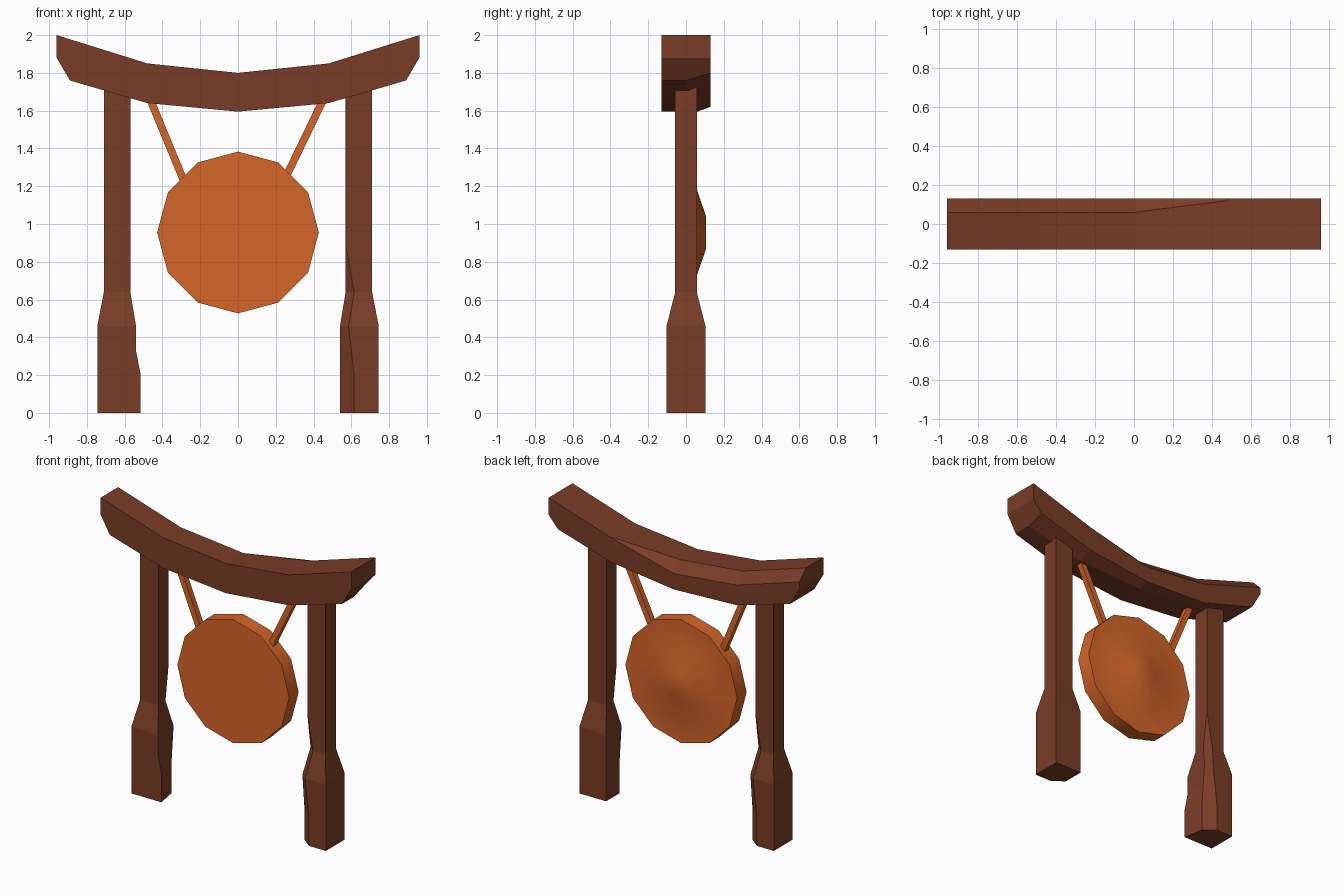
import bpy, bmesh, math
from mathutils import Vector

if "Cube" in bpy.data.objects:
    bpy.data.objects.remove(bpy.data.objects["Cube"])


def material(name, rgb):
    m = bpy.data.materials.new(name)
    m.diffuse_color = (*rgb, 1)
    m.use_nodes = True
    m.node_tree.nodes["Principled BSDF"].inputs["Base Color"].default_value = m.diffuse_color
    return m


wood = material("dark_wood", (0.195, 0.046, 0.02))
bronze = material("bronze", (0.66, 0.13, 0.022))


def loft(name, rings, mat, caps=None):
    """Bridge equal-length rings; caps lists the index groups of each end face."""
    bm = bmesh.new()
    vs = [[bm.verts.new(p) for p in r] for r in rings]
    n = len(rings[0])
    for a, b in zip(vs, vs[1:]):
        for i in range(n):
            j = (i + 1) % n
            bm.faces.new((a[i], a[j], b[j], b[i]))
    for end in (vs[0], vs[-1]):
        for group in caps or [range(n)]:
            bm.faces.new([end[i] for i in group])
    bmesh.ops.recalc_face_normals(bm, faces=bm.faces)
    me = bpy.data.meshes.new(name)
    bm.to_mesh(me)
    bm.free()
    me.materials.append(mat)
    ob = bpy.data.objects.new(name, me)
    bpy.context.collection.objects.link(ob)
    return ob


# Curved top beam: top x, top z, middle x, middle z, bottom x, bottom z,
# upper back chamfer (y start, drop), lower back chamfer (y start, rise)
columns = [
    (-0.96, 2.00, -0.96, 1.88, -0.89, 1.76, 0.06, 0.07, 0.06, 0.0),
    (-0.48, 1.85, -0.48, 1.75, -0.48, 1.64, 0.06, 0.07, 0.06, 0.0),
    (0.00, 1.80, 0.00, 1.70, 0.00, 1.595, 0.06, 0.07, 0.06, 0.025),
    (0.48, 1.85, 0.48, 1.75, 0.48, 1.64, 0.12, 0.0, 0.03, 0.04),
    (0.96, 2.00, 0.96, 1.88, 0.89, 1.76, 0.12, 0.0, 0.0, 0.04),
]
D = 0.13
rings = []
for tx, tz, mx, mz, bx, bz, ty, drop, by, rise in columns:
    rings.append([(tx, -D, tz), (tx, ty, tz), (tx, D, tz - drop), (mx, D, mz),
                  (bx, D, bz + rise), (bx, by, bz), (bx, -D, bz), (mx, -D, mz)])
loft("top_beam", rings, wood, [(0, 1, 2, 3, 7), (7, 3, 4, 5, 6)])


# Posts with a flared foot and one worn inner corner
# z, outer x, inner x, half depth, inner x at the intact corner, wear width
levels = [
    (0.00, 0.745, 0.54, 0.103, 0.515, 0.075),
    (0.20, 0.745, 0.54, 0.103, 0.515, 0.075),
    (0.33, 0.745, 0.54, 0.103, 0.54, 0.06),
    (0.46, 0.745, 0.54, 0.103, 0.54, 0.045),
    (0.64, 0.71, 0.57, 0.057, 0.57, 0.045),
    (0.88, 0.71, 0.57, 0.057, 0.57, 0.002),
    (1.74, 0.71, 0.57, 0.057, 0.57, 0.002),
]


def post(name, side, worn):
    """side: sign of x, worn: sign of y at the worn corner."""
    out = []
    for z, ox, ix, h, corner, w in levels:
        if side > 0:
            corner = ix
        out.append([(side * ox, worn * h, z), (side * ox, -worn * h, z),
                    (side * corner, -worn * h, z),
                    (side * ix, worn * (h - w * 0.8), z),
                    (side * (ix + w), worn * h, z)])
    loft(name, out, wood)


post("left_post", -1, 1)
post("right_post", 1, -1)


# Twelve-sided gong with a flat front and a smooth boss on the back
def gong_ring(r, y):
    return [(r * math.cos(math.pi * i / 6), y, 0.955 + r * math.sin(math.pi * i / 6))
            for i in range(12)]


gong = loft("gong", [gong_ring(0.428, -0.052), gong_ring(0.428, 0.052),
                     gong_ring(0.245, 0.052), gong_ring(0.085, 0.106)], bronze)
for p in gong.data.polygons:
    p.use_smooth = p.center.y > 0.04
gong.data.set_sharp_from_angle(angle=math.radians(35))


# Straps holding the gong
def strap(name, a, b, w=0.02):
    a, b = Vector(a), Vector(b)
    d = (b - a).normalized()
    side = Vector((d.z, 0, -d.x)) * w
    deep = Vector((0, w, 0))
    loft(name, [[p + side + deep, p + side - deep, p - side - deep, p - side + deep]
                for p in (a, b)], bronze)


strap("left_strap", (-0.475, 0, 1.684), (-0.275, 0, 1.20))
strap("right_strap", (0.465, 0, 1.686), (0.23, 0, 1.20))
